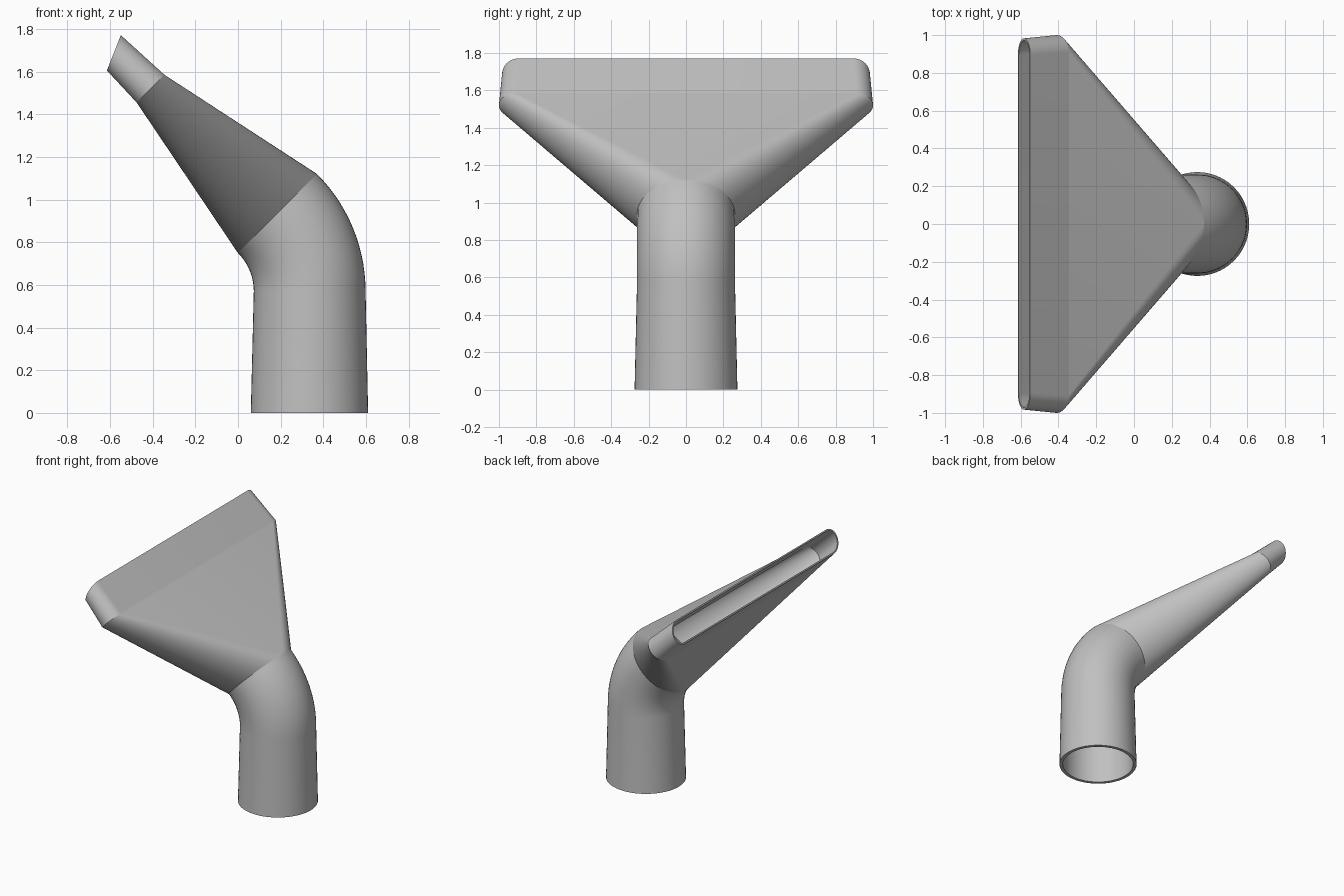
import bpy
import bmesh
from math import sin, cos, pi, radians

cube = bpy.data.objects.get("Cube")
if cube:
    bpy.data.objects.remove(cube, do_unlink=True)

GREY = (0.53, 0.53, 0.53, 1.0)
plastic = bpy.data.materials.new("grey_plastic")
plastic.use_nodes = True
plastic.diffuse_color = GREY
plastic.node_tree.nodes["Principled BSDF"].inputs["Base Color"].default_value = GREY

ARC = 28          # segments in each half-round end


def ring(section, inset):
    """Slot-shaped cross-section; it is a circle when both half sizes match."""
    cx, cz, tilt, half_u, half_y, wall = section
    r = half_u - wall * inset
    shift = half_y - half_u
    points = []
    for side in (1, -1):
        for i in range(ARC + 1):
            t = -pi / 2 + pi * i / ARC + (0 if side == 1 else pi)
            u, y = r * sin(t), side * shift + r * cos(t)
            points.append((cx + u * cos(tilt), y, cz + u * sin(tilt)))
    return points


def hollow_loft(name, sections, rim_start=False, rim_end=False):
    """Skin the sections outside and inside, joining the walls at open rims."""
    bm = bmesh.new()
    outer = [[bm.verts.new(p) for p in ring(s, 0)] for s in sections]
    inner = [[bm.verts.new(p) for p in ring(s, 1)] for s in reversed(sections)]
    pairs = list(zip(outer, outer[1:])) + list(zip(inner, inner[1:]))
    if rim_end:
        pairs.append((outer[-1], inner[0]))
    if rim_start:
        pairs.append((inner[-1], outer[0]))
    for a, b in pairs:
        for i in range(len(a)):
            j = (i + 1) % len(a)
            bm.faces.new((a[i], b[i], b[j], a[j]))
    bmesh.ops.remove_doubles(bm, verts=bm.verts, dist=0.0001)
    mesh = bpy.data.meshes.new(name)
    bm.to_mesh(mesh)
    bm.free()
    mesh.materials.append(plastic)
    obj = bpy.data.objects.new(name, mesh)
    bpy.context.collection.objects.link(obj)
    bpy.ops.object.select_all(action="DESELECT")
    obj.select_set(True)
    bpy.context.view_layer.objects.active = obj
    bpy.ops.object.shade_smooth_by_angle(angle=radians(30))
    return obj


# Sections: centre x, centre z, tilt, half depth, half width, wall
PIPE_R, BEND_R = 0.262, 0.516
BEND_X, BEND_Z = -0.18, 0.57
STEPS = 14

base = (0.335, 0, 0, 0.275, 0.275, 0.024)
bend = []
for k in range(STEPS + 1):
    a = radians(45) * k / STEPS
    bend.append((BEND_X + BEND_R * cos(a), BEND_Z + BEND_R * sin(a),
                 a, PIPE_R, PIPE_R, 0.02))
neck = bend[-1]
shoulder = (-0.41, 1.52, radians(45), 0.092, 1.0, 0.015)
mouth = (-0.582, 1.688, radians(68.5), 0.089, 0.983, 0.012)

# Round tapered pipe with its elbow
hollow_loft("elbow_pipe", [base] + bend, rim_start=True)

# Fan-shaped body from the round neck to the wide slot
hollow_loft("flared_body", [neck, shoulder])

# Short collar with the slanted open slot
hollow_loft("slot_mouth", [shoulder, mouth], rim_end=True)
